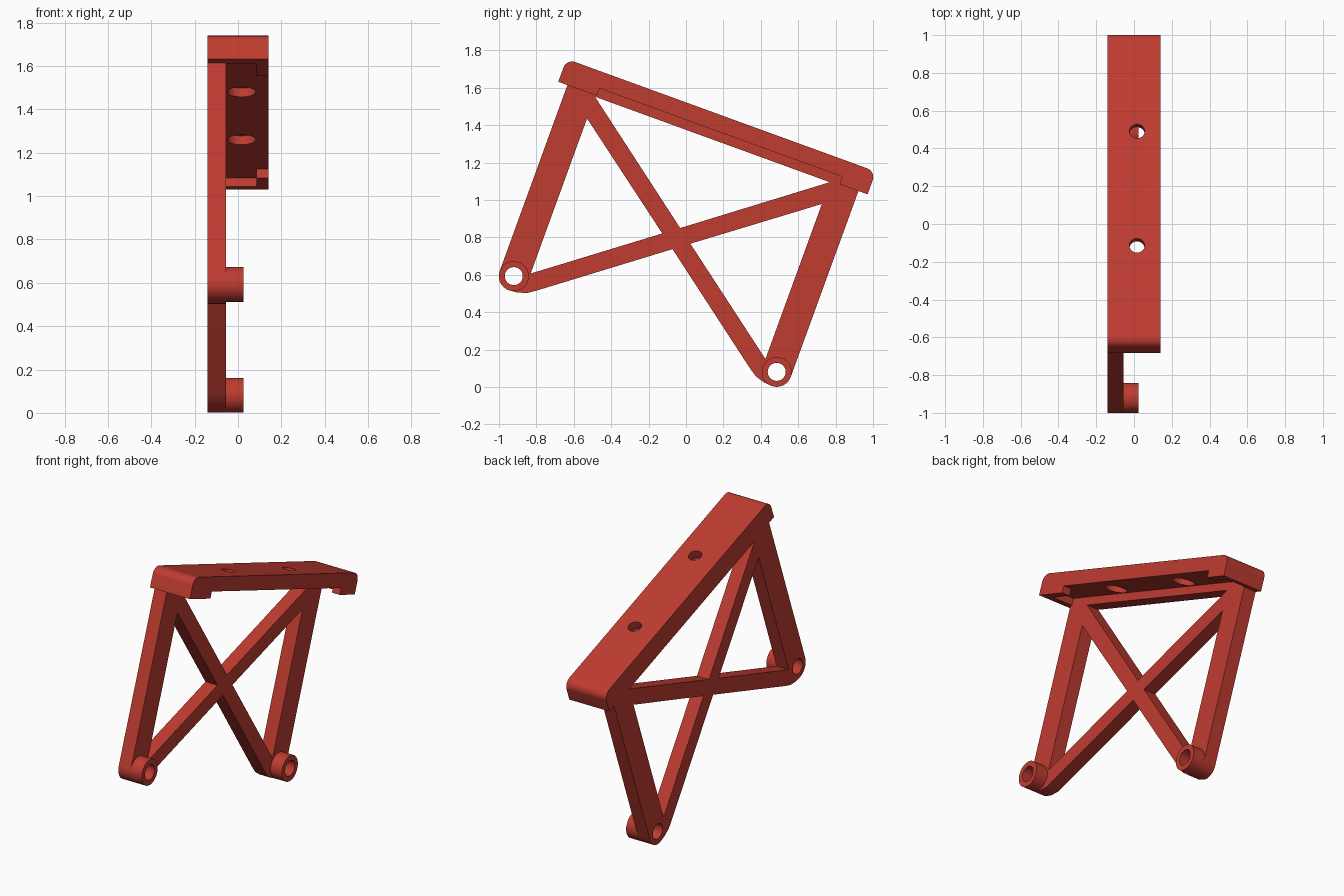
import bpy, bmesh
from math import cos, sin, pi, radians
from mathutils import Matrix, Vector

if "Cube" in bpy.data.objects:
    bpy.data.objects.remove(bpy.data.objects["Cube"], do_unlink=True)

# Shared sizes: s runs along the bar from its middle, v runs across it
BOSS_S, BOSS_V, BOSS_R, BORE_R = 0.748, 0.242, 0.08, 0.048
BAR_HALF, BAR_LOW, BAR_TOP, ROUND = 0.88, 1.30, 1.43, 0.05
BACK, PLATE_FRONT, BOSS_FRONT, BAR_FRONT = -0.14, -0.055, 0.025, 0.14
CEILING = 1.342
TILT = Matrix.Rotation(radians(-20), 4, 'X') @ Matrix.Translation((0, -0.32, 0))

red = bpy.data.materials.new("red")
red.use_nodes = True
red.diffuse_color = (0.52, 0.045, 0.03, 1)
red.node_tree.nodes["Principled BSDF"].inputs["Base Color"].default_value = red.diffuse_color


def arc(s, v, r, start, end, steps):
    return [(s + r * cos(radians(start + (end - start) * i / steps)),
             v + r * sin(radians(start + (end - start) * i / steps)))
            for i in range(steps + 1)]


def circle(s, v, r, steps=48):
    return arc(s, v, r, 0, 360, steps)[:-1]


def mirrored(points):
    return [(-s, v) for s, v in reversed(points)]


def extrude_profile(name, loops, x0, x1):
    """Fill the loops (inner ones become holes) and extrude them along x."""
    curve = bpy.data.curves.new(name, 'CURVE')
    curve.dimensions, curve.fill_mode = '2D', 'BOTH'
    curve.extrude = (x1 - x0) / 2
    for loop in loops:
        spline = curve.splines.new('POLY')
        spline.points.add(len(loop) - 1)
        for point, (s, v) in zip(spline.points, loop):
            point.co = (s, v, 0, 1)
        spline.use_cyclic_u = True
    temp = bpy.data.objects.new(name + "_curve", curve)
    bpy.context.collection.objects.link(temp)
    graph = bpy.context.evaluated_depsgraph_get()
    mesh = bpy.data.meshes.new_from_object(temp.evaluated_get(graph))
    bpy.data.objects.remove(temp, do_unlink=True)
    bpy.data.curves.remove(curve)
    bm = bmesh.new()
    bm.from_mesh(mesh)
    bmesh.ops.remove_doubles(bm, verts=bm.verts, dist=1e-5)
    bm.transform(Matrix(((0, 0, 1, (x0 + x1) / 2), (1, 0, 0, 0), (0, 1, 0, 0), (0, 0, 0, 1))))
    bmesh.ops.recalc_face_normals(bm, faces=bm.faces)
    bm.to_mesh(mesh)
    bm.free()
    obj = bpy.data.objects.new(name, mesh)
    bpy.context.collection.objects.link(obj)
    return obj


def box_cutter(x0, x1, s0, s1, v0, v1):
    return extrude_profile("cutter", [[(s0, v0), (s1, v0), (s1, v1), (s0, v1)]], x0, x1)


def round_cutter(x, s, r, v0, v1):
    bpy.ops.mesh.primitive_cylinder_add(vertices=48, radius=r, depth=v1 - v0,
                                        location=(x, s, (v0 + v1) / 2))
    return bpy.context.object


def activate(obj):
    bpy.ops.object.select_all(action='DESELECT')
    obj.select_set(True)
    bpy.context.view_layer.objects.active = obj


def cut(obj, cutter):
    cutter.hide_render = True
    mod = obj.modifiers.new("cut", 'BOOLEAN')
    mod.operation, mod.solver, mod.object = 'DIFFERENCE', 'EXACT', cutter
    activate(obj)
    bpy.ops.object.modifier_apply(modifier=mod.name)
    bpy.data.objects.remove(cutter, do_unlink=True)


def finish(obj):
    obj.data.transform(TILT)
    obj.data.materials.clear()
    obj.data.materials.append(red)
    activate(obj)
    bpy.ops.object.shade_smooth_by_angle(angle=radians(30))


# Cross-braced frame: two legs, two diagonals, rounded feet
outer_half = ([(0.607, 0.211), (0.65, 0.182), (0.70, 0.166)]
              + arc(BOSS_S, BOSS_V, BOSS_R, -90, 0, 12)
              + [(BOSS_S + BOSS_R, BAR_LOW)])
outline = [(0, 0.668)] + outer_half + mirrored(outer_half)
inner = BOSS_S - BOSS_R
side_window = [(inner, 0.286), (inner, 1.168), (0.08, 0.728)]
top_window = [(0, 0.788), (inner, 1.292), (-inner, 1.292)]
bores = [circle(side * BOSS_S, BOSS_V, BORE_R) for side in (-1, 1)]
frame = extrude_profile("cross_braced_frame",
                        [outline, side_window, mirrored(side_window), top_window] + bores,
                        BACK, PLATE_FRONT)
finish(frame)

# Tubular bosses at the feet of the legs
for name, side in (("front_boss", -1), ("rear_boss", 1)):
    s = side * BOSS_S
    finish(extrude_profile(name, [circle(s, BOSS_V, BOSS_R), circle(s, BOSS_V, BORE_R)],
                           PLATE_FRONT, BOSS_FRONT))

# Top bar with rounded upper ends
end = [(BAR_HALF, BAR_LOW)] + arc(BAR_HALF - ROUND, BAR_TOP - ROUND, ROUND, 0, 90, 10)
bar = extrude_profile("top_bar", [end + mirrored(end)], BACK, BAR_FRONT)

# Shallow recess underneath, open along the middle of one side
cut(bar, box_cutter(PLATE_FRONT, 0.085, -0.815, 0.836, 1.2, CEILING))
cut(bar, box_cutter(0.07, 0.2, -0.66, 0.72, 1.2, CEILING))

# Counterbored screw holes
for s in (-0.322, 0.322):
    cut(bar, round_cutter(0.016, s, 0.04, 1.2, 1.6))
    cut(bar, round_cutter(0.016, s, 0.066, 1.2, 1.385))
finish(bar)
